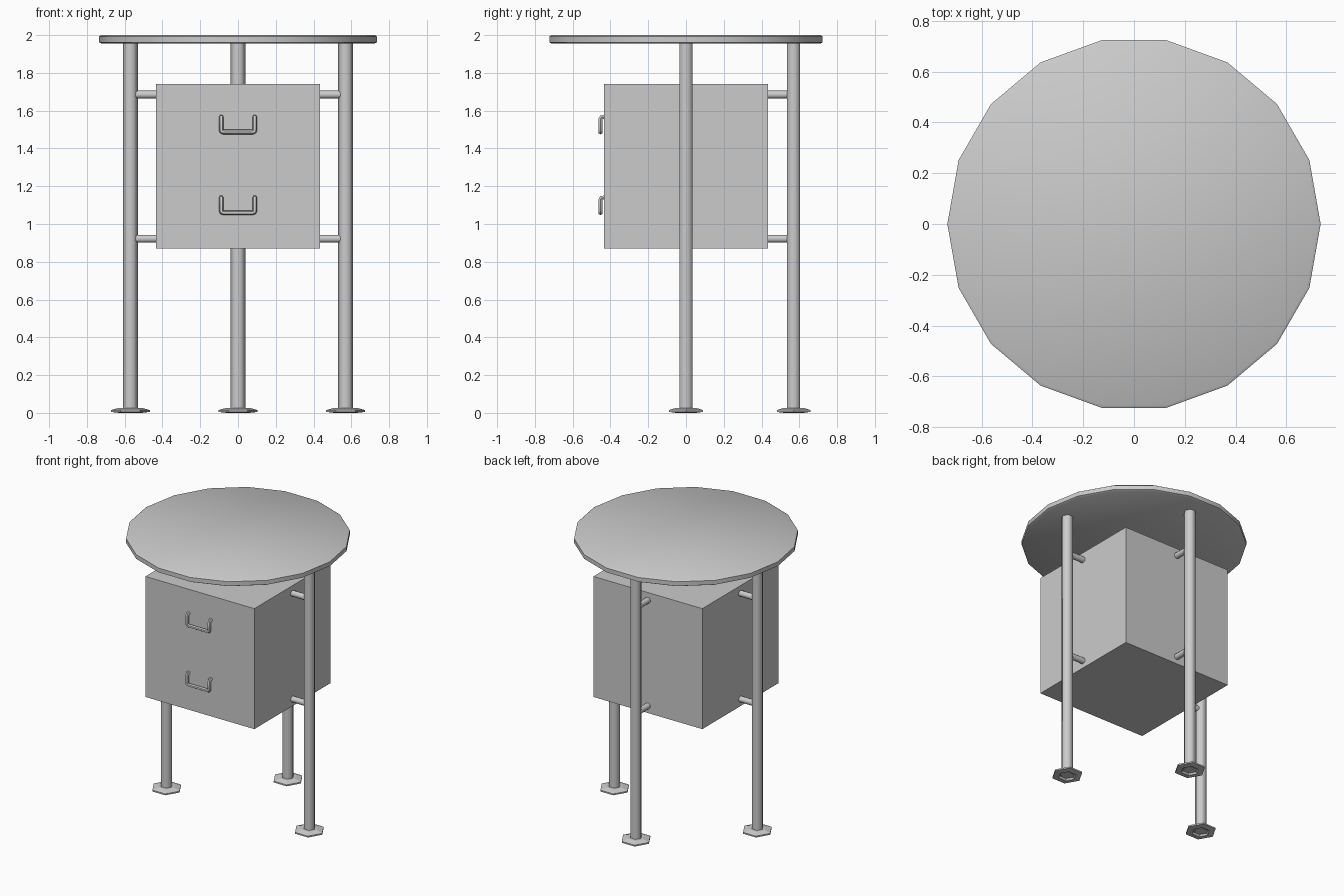
import bpy, math
from mathutils import Vector

default = bpy.data.objects.get("Cube")
if default:
    bpy.data.objects.remove(default, do_unlink=True)

GREY = (0.6, 0.6, 0.6, 1)
grey = bpy.data.materials.new("plain grey")
grey.use_nodes = True
grey.diffuse_color = GREY
grey.node_tree.nodes["Principled BSDF"].inputs["Base Color"].default_value = GREY


def finish(obj, name, smooth=None):
    obj.name = name
    obj.data.materials.clear()
    obj.data.materials.append(grey)
    if smooth:
        bpy.ops.object.select_all(action="DESELECT")
        obj.select_set(True)
        bpy.context.view_layer.objects.active = obj
        bpy.ops.object.shade_smooth_by_angle(angle=math.radians(smooth))
    return obj


def lathe(name, profile, sides, centre=(0, 0), smooth=None):
    """Turn (radius, height) points about z; the two ends are capped."""
    verts, faces = [], []
    for r, z in profile:
        for i in range(sides):
            a = math.tau * i / sides
            verts.append((centre[0] + r * math.cos(a), centre[1] + r * math.sin(a), z))
    for k in range(len(profile) - 1):
        for i in range(sides):
            j = (i + 1) % sides
            faces.append((k * sides + i, k * sides + j, (k + 1) * sides + j, (k + 1) * sides + i))
    faces.append(tuple(reversed(range(sides))))
    faces.append(tuple(range(len(verts) - sides, len(verts))))
    mesh = bpy.data.meshes.new(name)
    mesh.from_pydata(verts, [], faces)
    obj = bpy.data.objects.new(name, mesh)
    bpy.context.collection.objects.link(obj)
    return finish(obj, name, smooth)


def rod(name, start, end, radius):
    start, end = Vector(start), Vector(end)
    axis = end - start
    bpy.ops.mesh.primitive_cylinder_add(vertices=10, radius=radius, depth=axis.length,
                                        location=(start + end) / 2,
                                        rotation=axis.to_track_quat("Z", "Y").to_euler())
    return finish(bpy.context.object, name, 50)


def handle(name, z):
    """Bent tube: both upper ends turn back into the drawer front."""
    half = [(0.089, -0.43, 0.092), (0.089, -0.448, 0.09), (0.089, -0.453, 0.08),
            (0.089, -0.453, 0.022), (0.086, -0.453, 0.015), (0.078, -0.453, 0.012)]
    path = half + [(-x, y, h) for x, y, h in reversed(half)]
    curve = bpy.data.curves.new(name, "CURVE")
    curve.dimensions = "3D"
    curve.bevel_depth = 0.0125
    curve.bevel_resolution = 1
    spline = curve.splines.new("POLY")
    spline.points.add(len(path) - 1)
    for point, (x, y, h) in zip(spline.points, path):
        point.co = (x, y, z + h, 1)
    obj = bpy.data.objects.new(name, curve)
    bpy.context.collection.objects.link(obj)
    bpy.ops.object.select_all(action="DESELECT")
    obj.select_set(True)
    bpy.context.view_layer.objects.active = obj
    bpy.ops.object.convert(target="MESH")
    finish(bpy.context.object, name, 50)


# Round top with a softened rim
lathe("table_top", [(0.722, 1.955), (0.735, 1.962), (0.735, 1.993), (0.724, 2.0)], 18, smooth=50)

# Drawer cabinet
bpy.ops.mesh.primitive_cube_add(size=0.87, location=(0, 0, 1.305))
finish(bpy.context.object, "cabinet")
handle("upper_handle", 1.475)
handle("lower_handle", 1.048)

# Legs with hexagonal feet and rods that carry the cabinet
for side, dx, dy in (("left", 1, 0), ("right", -1, 0), ("back", 0, 1)):
    centre = (0.57 * dx, 0.57 * dy)
    lathe(side + "_leg", [(0.04, 0.01), (0.04, 1.96)], 6, centre, smooth=70)
    lathe(side + "_foot", [(0.05, 0.012), (0.06, 0.0), (0.103, 0.005), (0.103, 0.015),
                           (0.06, 0.027), (0.04, 0.027)], 6, centre)
    for level, z in (("upper", 1.685), ("lower", 0.922)):
        rod(f"{side}_{level}_rod", (0.42 * dx, 0.42 * dy, z), (0.56 * dx, 0.56 * dy, z), 0.021)
